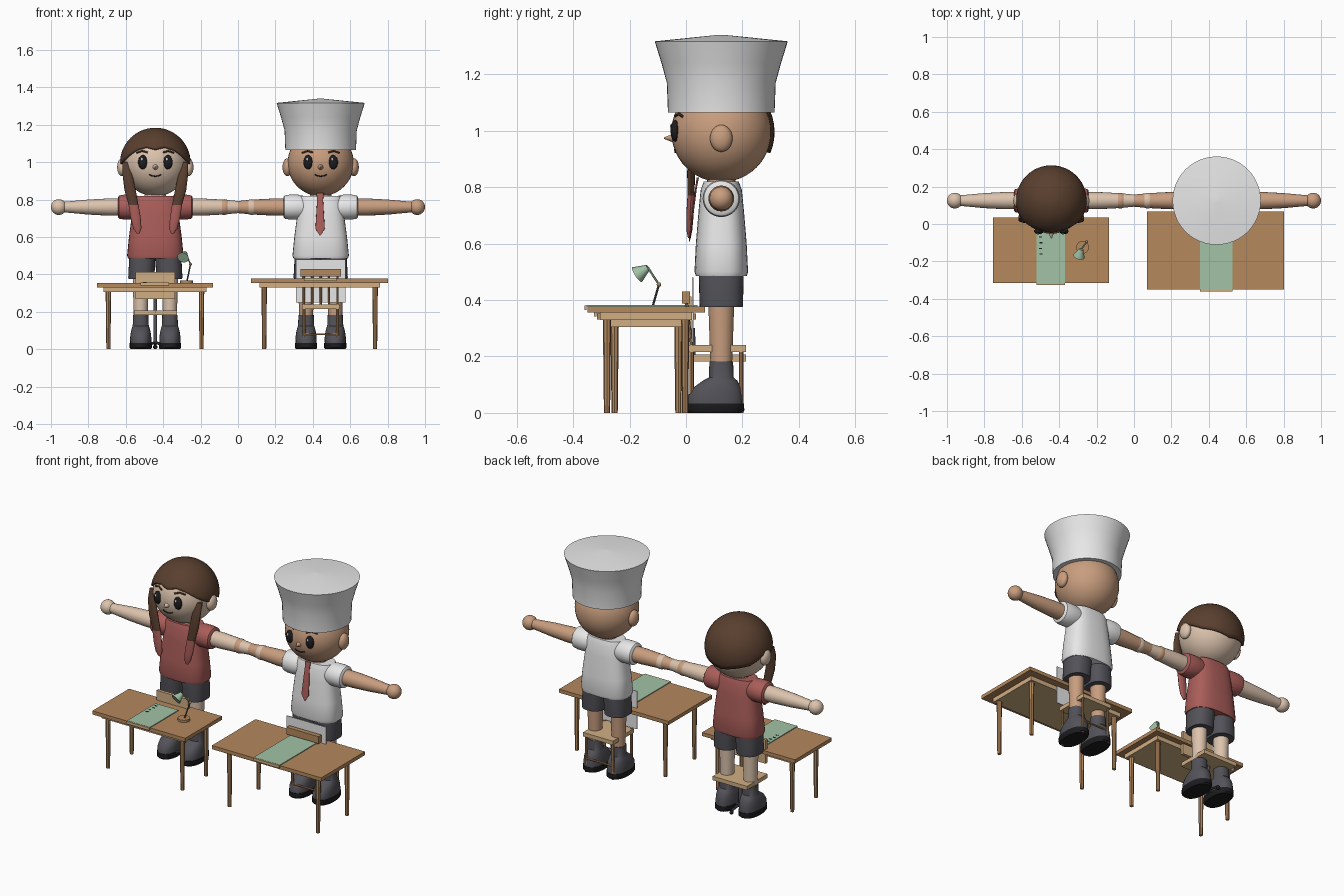
import bpy, bmesh, math
from mathutils import Vector, Matrix

old = bpy.data.objects.get("Cube")
if old:
    bpy.data.objects.remove(old)


def material(name, r, g, b):
    m = bpy.data.materials.new(name)
    m.use_nodes = True
    m.diffuse_color = (r, g, b, 1)
    m.node_tree.nodes["Principled BSDF"].inputs["Base Color"].default_value = (r, g, b, 1)
    return m


WHITE = material("white cloth", .82, .82, .82)
RED = material("red cloth", .4, .11, .1)
GREY = material("dark grey", .085, .085, .1)
BLACK = material("black", .012, .012, .014)
HAIR = material("brown hair", .1, .05, .028)
FAIR = material("fair skin", .72, .55, .42)
TAN = material("tan skin", .58, .34, .21)
WOOD = material("wood", .46, .25, .11)
PALE = material("pale wood", .64, .43, .23)
GREEN = material("soft green", .36, .54, .38)


def finish(name, bm, mat, angle=40):
    bmesh.ops.recalc_face_normals(bm, faces=bm.faces)
    me = bpy.data.meshes.new(name)
    bm.to_mesh(me)
    bm.free()
    me.materials.append(mat)
    me.shade_smooth()
    me.set_sharp_from_angle(angle=math.radians(angle))
    ob = bpy.data.objects.new(name, me)
    bpy.context.collection.objects.link(ob)
    return ob


def box(name, lo, hi, mat):
    bm = bmesh.new()
    size = Vector(hi) - Vector(lo)
    mid = (Vector(hi) + Vector(lo)) / 2
    bmesh.ops.create_cube(bm, size=1, matrix=Matrix.Translation(mid) @ Matrix.Diagonal((*size, 1)))
    return finish(name, bm, mat)


def ball(name, at, radii, mat, u=32, v=20):
    bm = bmesh.new()
    m = Matrix.Translation(at) @ Matrix.Diagonal((*radii, 1))
    bmesh.ops.create_uvsphere(bm, u_segments=u, v_segments=v, radius=1, matrix=m)
    return finish(name, bm, mat)


def rod(name, a, b, r1, mat, r2=None, sides=16):
    a, b = Vector(a), Vector(b)
    d = b - a
    m = Matrix.Translation((a + b) / 2) @ d.to_track_quat("Z", "Y").to_matrix().to_4x4()
    bm = bmesh.new()
    bmesh.ops.create_cone(bm, cap_ends=True, segments=sides, radius1=r1,
                          radius2=r1 if r2 is None else r2, depth=d.length, matrix=m)
    return finish(name, bm, mat)


def loft(name, rings, mat, at=(0, 0, 0), turn=None, power=2, sides=32, angle=40):
    """Skin rings given as (x, y, z, half width, half depth)."""
    m = Matrix.Translation(at) @ (turn or Matrix())
    bm = bmesh.new()
    rows = []
    for x, y, z, rx, ry in rings:
        row = []
        for i in range(sides):
            a = math.tau * i / sides
            c, s = math.cos(a), math.sin(a)
            px = math.copysign(abs(c) ** (2 / power), c) * rx
            py = math.copysign(abs(s) ** (2 / power), s) * ry
            row.append(bm.verts.new(m @ Vector((x + px, y + py, z))))
        rows.append(row)
    for p, q in zip(rows, rows[1:]):
        for i in range(sides):
            j = (i + 1) % sides
            bm.faces.new((p[i], p[j], q[j], q[i]))
    bm.faces.new(rows[0])
    bm.faces.new(rows[-1])
    return finish(name, bm, mat, angle)


CY, HZ, HR = .125, .995, .177


def face_point(cx, dx, z, out=0):
    return Vector((cx + dx, CY - math.sqrt(HR ** 2 - dx ** 2 - (z - HZ) ** 2) - out, z))


def face_line(name, cx, pts, r, mat):
    ps = [face_point(cx, dx, z, .001) for dx, z in pts]
    for a, b in zip(ps, ps[1:]):
        rod(name, a, b, r, mat, sides=8)


def child(who, cx, skin, cloth):
    # Head and face
    ball(who + "_head", (cx, CY, HZ), (HR, HR, HR), skin, 40, 24)
    loft(who + "_neck", [(0, 0, .8, .06, .05), (0, 0, .85, .055, .05)], skin, (cx, CY, 0))
    rod(who + "_nose", face_point(cx, 0, .974, -.006), face_point(cx, 0, .974, .028), .016, skin, .002)
    face_line(who + "_mouth", cx, [(-.032, .934), (-.018, .927), (0, .924), (.018, .927), (.032, .934)], .003, BLACK)
    for side, s in (("left", 1), ("right", -1)):
        ball(f"{who}_{side}_ear", (cx + s * .178, CY, .973), (.026, .04, .048), skin, 20, 12)
        eye = face_point(cx, s * .067, 1.0)
        ball(f"{who}_{side}_eye", eye, (.025, .016, .038), BLACK, 24, 14)
        ball(f"{who}_{side}_eye_glint", eye + Vector((-.005, -.014, .016)), (.006, .004, .008), WHITE, 12, 8)
        face_line(f"{who}_{side}_eyebrow", cx, [(s * .042, 1.052), (s * .07, 1.06), (s * .1, 1.05)], .005, HAIR)

        # Arm, built along z then turned outwards
        turn = Matrix.Rotation(s * math.pi / 2, 4, "Y")
        at = (cx, CY, .76)
        loft(f"{who}_{side}_sleeve", [(0, 0, z, r, r) for z, r in
             ((.07, .055), (.12, .066), (.17, .066), (.193, .062), (.2, .052))], cloth, at, turn)
        loft(f"{who}_{side}_arm", [(0, 0, z, r, r) for z, r in
             ((.15, .046), (.25, .046), (.36, .04), (.49, .028))], skin, at, turn, sides=20)
        ball(f"{who}_{side}_hand", (cx + s * .516, CY, .76), (.042, .042, .042), skin, 24, 14)

        # Leg with boot
        lx = cx + s * .078
        loft(f"{who}_{side}_short_leg", [(0, 0, .375, .068, .076), (0, 0, .385, .07, .077),
             (-s * .006, 0, .5, .07, .08)], GREY, (lx - s * .003, CY, 0), power=2.4)
        loft(f"{who}_{side}_leg", [(0, 0, .16, .037, .038), (0, 0, .39, .043, .046)], skin, (lx, CY, 0))
        loft(f"{who}_{side}_boot", [(0, -.021, .03, .056, .099), (0, -.021, .06, .057, .097),
             (0, -.014, .09, .053, .085), (0, -.004, .115, .047, .06), (0, 0, .125, .043, .044),
             (0, 0, .182, .041, .042)], GREY, (lx, CY, 0), power=2.3)
        loft(f"{who}_{side}_sole", [(0, -.021, 0, .054, .094), (0, -.021, .008, .059, .102),
             (0, -.021, .034, .059, .102)], BLACK, (lx, CY, 0), power=2.3)
    # Shirt
    loft(who + "_shirt", [(0, 0, z, rx, ry) for z, rx, ry in
         ((.485, .145, .09), (.5, .151, .095), (.6, .141, .09), (.72, .125, .08),
          (.79, .118, .073), (.82, .108, .062))], cloth, (cx, CY, 0), power=2.7)


GX, BX = -.442, .442
child("girl", GX, FAIR, RED)
child("boy", BX, TAN, WHITE)

# Chef hat: straight band, flared crown, shallow top
loft("tall_hat", [(0, 0, z, r, r) for z, r in
     ((1.065, .189), (1.17, .193), (1.24, .212), (1.317, .236), (1.34, .01))],
     WHITE, (BX, CY, 0), sides=48)

# Tie
loft("tie", [(0, .012, .607, .002, .002), (0, .016, .645, .025, .003),
             (0, .036, .8, .016, .003), (0, .042, .835, .02, .004)], RED, (BX - .003, 0, 0), power=4, sides=16)
box("apron_panel", (BX - .133, .022, .25), (BX + .133, .027, .48), WHITE)

# Hair cap with a wavy hairline: azimuth in degrees from the front, rim height over head centre
HAIRLINE = [(0, .075), (18, .088), (38, .07), (60, .025), (78, -.005), (95, .01), (125, -.04), (180, -.075)]


def rim(az):
    for (a, p), (b, q) in zip(HAIRLINE, HAIRLINE[1:]):
        if a <= az <= b:
            return p + (q - p) * (az - a) / (b - a)


bm = bmesh.new()
R, N, K = .189, 60, 14
top = bm.verts.new((GX, CY, HZ + R))
cols = []
for i in range(N):
    az = math.tau * i / N
    end = math.acos(rim(abs((math.degrees(az) + 180) % 360 - 180)) / R)
    cols.append([bm.verts.new((GX + R * math.sin(end * k / K) * math.sin(az),
                               CY - R * math.sin(end * k / K) * math.cos(az),
                               HZ + R * math.cos(end * k / K))) for k in range(1, K + 1)])
for p, q in zip(cols, cols[1:] + cols[:1]):
    bm.faces.new((top, p[0], q[0]))
    for k in range(K - 1):
        bm.faces.new((p[k], p[k + 1], q[k + 1], q[k]))
cap = finish("girl_hair", bm, HAIR, 60)
thick = cap.modifiers.new("thickness", "SOLIDIFY")
thick.thickness = .016
thick.offset = -1

# Hanging locks with red ends
for side, s in (("left", 1), ("right", -1)):
    loft(side + "_lock", [(s * .158, .04, 1.0, .018, .012), (s * .15, .022, .94, .026, .014),
         (s * .135, .018, .85, .03, .014), (s * .115, .018, .765, .026, .012)], HAIR, (GX, 0, 0), sides=16)
    loft(side + "_lock_end", [(s * .116, .018, .77, .027, .013), (s * .105, .014, .7, .027, .013),
         (s * .096, .012, .645, .022, .01), (s * .092, .012, .62, .008, .005)], RED, (GX, 0, 0), sides=16)


def table(who, x0, x1, y0, y1, z, inset, leg):
    box(who + "_table_top", (x0, y0, z - .022), (x1, y1, z), WOOD)
    box(who + "_table_apron", (x0 + inset, y0 + inset, z - .048), (x1 - inset, y1 - inset, z - .02), PALE)
    for x in (x0 + leg, x1 - leg):
        for y in (y0 + leg, y1 - leg):
            rod(who + "_table_leg", (x, y, 0), (x, y, z - .02), .011, WOOD, .015, 8)


def mat_on_table(who, x0, x1, y0, y1, z):
    box(who + "_mat", (x0, y0, z), (x1, y1, z + .005), GREEN)
    box(who + "_mat_edge", (x0, y0 - .008, z - .012), (x1, y0, z + .004), PALE)


table("girl", -.755, -.133, -.315, .035, .353, .035, .062)
table("boy", .07, .803, -.35, .067, .377, .045, .07)
mat_on_table("girl", -.52, -.368, -.318, -.045, .353)
mat_on_table("boy", .352, .527, -.352, .04, .377)
for k in range(4):
    x, y = -.5 + .004 * (k % 2), -.07 - .03 * k
    box("mat_mark", (x - .008, y - .003, .357), (x + .008, y + .003, .3595), BLACK)

# Wooden chair
for x in (BX - .09, BX + .09):
    for y in (.02, .195):
        rod("boy_chair_leg", (x, y, 0), (x, y, .23), .008, WOOD, sides=8)
    rod("boy_chair_side_rail", (x, .02, .08), (x, .195, .08), .005, WOOD, sides=8)
for y in (.02, .195):
    rod("boy_chair_cross_rail", (BX - .09, y, .08), (BX + .09, y, .08), .005, WOOD, sides=8)
for x in (-.09, -.045, 0, .045, .09):
    rod("boy_chair_spindle", (BX + x, .02, .23), (BX + x, 0, .4), .006, WOOD, sides=8)
box("boy_chair_seat", (BX - .1, .01, .216), (BX + .1, .212, .24), PALE)
box("boy_chair_back", (BX - .108, -.014, .388), (BX + .108, .014, .43), WOOD)

# Swivel chair
box("girl_chair_seat", (GX - .115, .015, .183), (GX + .115, .212, .207), PALE)
box("girl_chair_back", (GX - .105, .002, .268), (GX + .105, .02, .412), PALE)
rod("girl_chair_back_bar", (GX, .025, .19), (GX, .022, .3), .01, GREY)
rod("girl_chair_post", (GX, .11, .03), (GX, .11, .185), .01, GREY)
for k in range(5):
    a = math.tau * k / 5 + math.pi / 2
    tip = Vector((GX + .085 * math.cos(a), .11 + .085 * math.sin(a), .022))
    rod("girl_chair_foot", (GX, .11, .035), tip, .007, GREY, sides=8)
    ball("girl_chair_caster", tip - Vector((0, 0, .01)), (.012, .012, .012), BLACK, 12, 8)

# Desk lamp
base, elbow, neck = Vector((-.275, -.125, .353)), Vector((-.254, -.096, .455)), Vector((-.282, -.135, .515))
rod("lamp_base", base, base + Vector((0, 0, .014)), .034, WOOD, sides=24)
rod("lamp_lower_arm", base, elbow, .004, GREY, sides=8)
ball("lamp_joint", elbow, (.008, .008, .008), WOOD, 12, 8)
rod("lamp_upper_arm", elbow, neck, .004, GREEN, sides=8)
rod("lamp_shade", neck, neck + Vector((-.012, -.038, -.025)), .011, GREEN, .031, 24)
